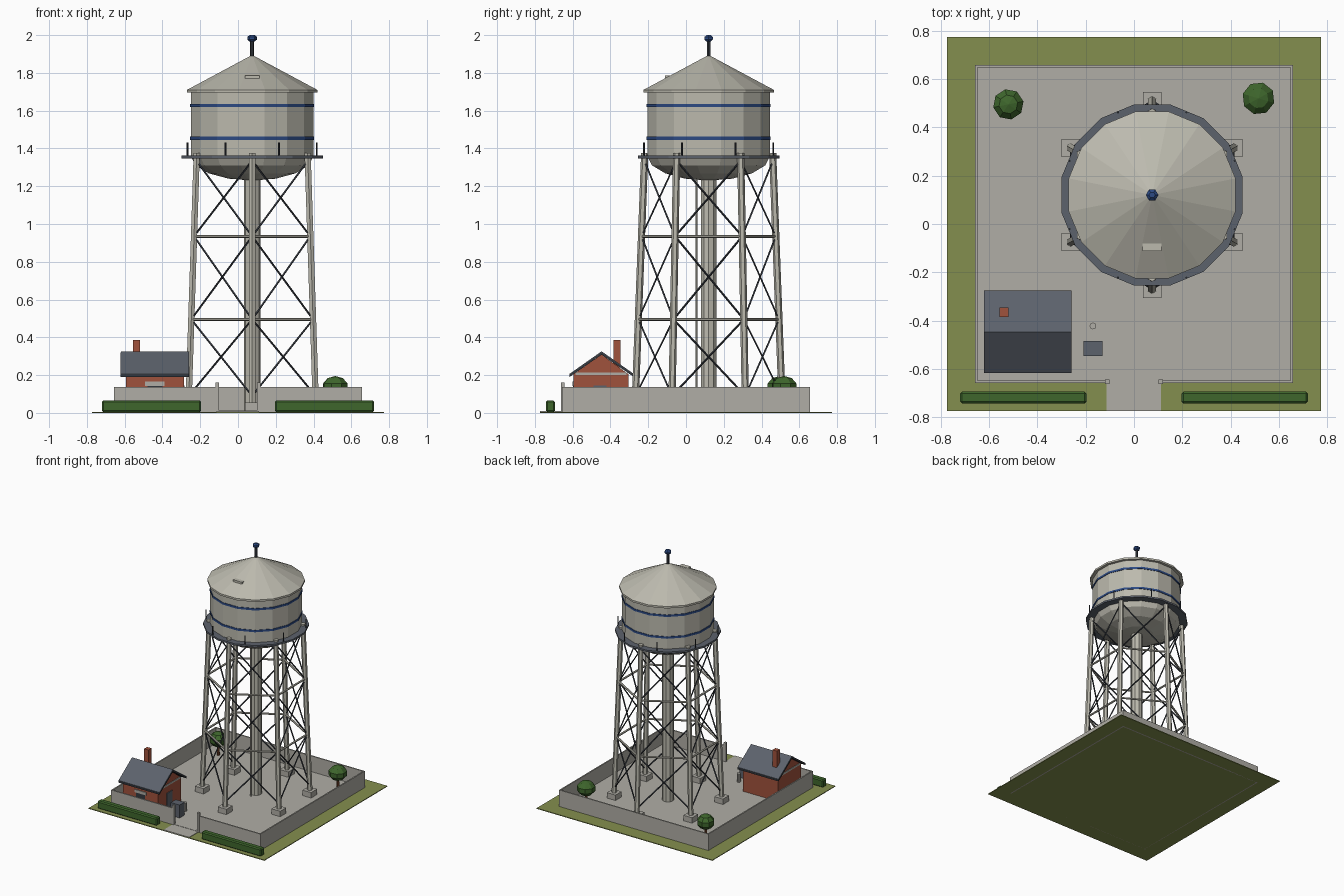
import bpy, bmesh, math
from mathutils import Vector

if "Cube" in bpy.data.objects:
    bpy.data.objects.remove(bpy.data.objects["Cube"])

def mat(name, r, g, b):
    m = bpy.data.materials.new(name)
    lin = [((c / 255 + 0.055) / 1.055) ** 2.4 for c in (r, g, b)]
    m.diffuse_color = (*lin, 1)
    m.use_nodes = True
    m.node_tree.nodes["Principled BSDF"].inputs["Base Color"].default_value = m.diffuse_color
    return m

TOWER = mat("pale_tower_paint", 188, 186, 174)
CONC = mat("concrete", 176, 174, 166)
GRASS = mat("grass", 132, 143, 78)
SLATE = mat("slate_grey", 92, 98, 108)
STEEL = mat("dark_steel", 52, 56, 63)
BLUE = mat("blue_paint", 44, 74, 132)
BRICK = mat("brick", 160, 82, 60)
LEAF = mat("leaf_green", 62, 102, 44)
BARK = mat("bark", 112, 66, 42)

def finish(name, bm, m):
    bmesh.ops.recalc_face_normals(bm, faces=bm.faces)
    me = bpy.data.meshes.new(name)
    bm.to_mesh(me)
    bm.free()
    me.materials.append(m)
    ob = bpy.data.objects.new(name, me)
    bpy.context.collection.objects.link(ob)
    return ob

def box(name, x0, x1, y0, y1, z0, z1, m, bevel=0):
    bm = bmesh.new()
    bmesh.ops.create_cube(bm, size=1)
    for v in bm.verts:
        v.co = (x0 + (v.co.x + .5) * (x1 - x0), y0 + (v.co.y + .5) * (y1 - y0),
                z0 + (v.co.z + .5) * (z1 - z0))
    if bevel:
        bmesh.ops.bevel(bm, geom=bm.edges[:], offset=bevel, segments=1, affect='EDGES')
    return finish(name, bm, m)

def lathe(name, prof, n, m, x, y, phase=0.0):
    """Closed low-poly solid from (radius, z) pairs listed bottom to top."""
    bm = bmesh.new()
    rings = []
    for r, z in prof:
        k = n if r > 0 else 1
        rings.append([bm.verts.new((x + r * math.cos(phase + i * math.tau / n),
                                    y + r * math.sin(phase + i * math.tau / n), z)) for i in range(k)])
    for a, b in zip(rings, rings[1:]):
        for i in range(n):
            j = (i + 1) % n
            if len(a) == 1:
                bm.faces.new((a[0], b[j], b[i]))
            elif len(b) == 1:
                bm.faces.new((a[i], a[j], b[0]))
            else:
                bm.faces.new((a[i], a[j], b[j], b[i]))
    for r in (rings[0], rings[-1]):
        if len(r) > 1:
            bm.faces.new(r)
    return finish(name, bm, m)

def rod(name, a, b, r, n, m):
    a, b = Vector(a), Vector(b)
    bm = bmesh.new()
    bmesh.ops.create_cone(bm, cap_ends=True, segments=n, radius1=r, radius2=r, depth=(b - a).length)
    q = (b - a).to_track_quat('Z', 'Y')
    for v in bm.verts:
        v.co = q @ v.co + (a + b) / 2
    return finish(name, bm, m)

def prism(name, pts, x0, x1, m):
    """Extrude a (y, z) outline along x."""
    bm = bmesh.new()
    a = [bm.verts.new((x0, y, z)) for y, z in pts]
    b = [bm.verts.new((x1, y, z)) for y, z in pts]
    bm.faces.new(a)
    bm.faces.new(b)
    for i in range(len(pts)):
        j = (i + 1) % len(pts)
        bm.faces.new((a[i], a[j], b[j], b[i]))
    return finish(name, bm, m)

# Ground, yard, entrance path
G, W, H = 0.773, 0.657, 0.137
P = 0.012
box("grass_plot", -G, G, -G, G, 0, 0.006, GRASS)
box("yard_slab", -W, W, -W, W, 0.004, P, CONC)
box("entrance_path", -0.113, 0.111, -G, -W, 0.004, 0.01, CONC)

# Boundary wall and gate posts
t = 0.01
box("wall_back", -W, W, W - t, W, 0, H, CONC)
box("wall_left", -W, -W + t, -W, W, 0, H, CONC)
box("wall_right", W - t, W, -W, W, 0, H, CONC)
box("wall_front_left", -W, -0.112, -W, -W + t, 0, H, CONC)
box("wall_front_right", 0.11, W, -W, -W + t, 0, H, CONC)
for s in (-1, 1):
    x = s * 0.11
    box("gate_post", x - .009, x + .009, -W - .005, -W + .013, 0, 0.162, CONC)
    # Hedges
    x = s * 0.458
    box("hedge", x - .262, x + .262, -0.742, -0.694, 0.004, 0.066, LEAF, 0.008)

# Tank: bowl and cylinder, roof, bands
CX, CY = 0.075, 0.12
PH = math.pi / 16
bowl = [(0.331 * math.sin(a), 1.36 - 0.13 * math.cos(a)) for a in [i * math.pi / 8 for i in range(4)]]
bowl[0] = (0, 1.23)
lathe("tank", bowl + [(0.331, 1.36), (0.331, 1.70)], 16, TOWER, CX, CY, PH)
lathe("tank_roof", [(0.352, 1.695), (0.352, 1.71), (0, 1.895)], 16, TOWER, CX, CY, PH)
for z in (1.454, 1.627):
    lathe("tank_band", [(0.335, z - .008), (0.335, z + .008)], 16, BLUE, CX, CY, PH)
box("roof_hatch", CX - .039, CX + .039, -0.112, -0.08, 1.755, 1.787, TOWER)
lathe("vent_pipe", [(0.011, 1.87), (0.011, 1.975)], 6, STEEL, CX, CY)
lathe("vent_cap", [(0.015, 1.967), (0.026, 1.977), (0.026, 1.99), (0.013, 2.0)], 6, BLUE, CX, CY)

# Balcony and railing posts
lathe("balcony", [(0.382, 1.348), (0.382, 1.362)], 16, SLATE, CX, CY, PH)
for i in range(8):
    a = (i + .5) * math.pi / 4
    x, y = CX + 0.37 * math.cos(a), CY + 0.37 * math.sin(a)
    rod("railing_post", (x, y, 1.35), (x, y, 1.432), 0.005, 4, STEEL)

# Riser and side pipe
lathe("riser", [(0.044, P), (0.044, 1.25)], 10, TOWER, CX, CY)
rod("side_pipe", (CX, CY - .065, P), (CX, CY - .065, 1.27), 0.006, 6, TOWER)

# Six legs with footings, ring struts and cross braces
def leg_point(i, z):
    r = 0.389 - (z - 0.05) * 0.05 / 1.32
    a = math.pi / 6 + i * math.pi / 3
    return Vector((CX + r * math.cos(a), CY + r * math.sin(a), z))

LEVELS = [0.09, 0.495, 0.935, 1.335]
for i in range(6):
    f = leg_point(i, 0.05)
    box("footing", f.x - .038, f.x + .038, f.y - .038, f.y + .038, 0.005, 0.055, CONC)
    rod("leg", leg_point(i, 0.04), leg_point(i, 1.375), 0.019, 6, TOWER)
    for z in LEVELS[1:3]:
        rod("ring_strut", leg_point(i, z), leg_point(i + 1, z), 0.008, 6, TOWER)
    for lo, hi in zip(LEVELS, LEVELS[1:]):
        rod("brace", leg_point(i, lo), leg_point(i + 1, hi), 0.0055, 4, STEEL)
        rod("brace", leg_point(i + 1, lo), leg_point(i, hi), 0.0055, 4, STEEL)

# Pump house
HX0, HX1, HY0, HY1, RY = -0.594, -0.287, -0.595, -0.305, -0.447
prism("house_walls", [(HY0, .004), (HY1, .004), (HY1, .205), (RY, .308), (HY0, .205)], HX0, HX1, BRICK)
prism("house_roof", [(-.616, .192), (RY, .310), (-.277, .192), (-.277, .207), (RY, .326), (-.616, .207)],
      -0.62, -0.26, SLATE)
prism("barge_boards", [(-.617, .190), (RY, .308), (-.276, .190), (-.276, .203), (RY, .321), (-.617, .203)],
      -0.621, -0.259, STEEL)
box("gable_band", HX0 - .004, HX1 + .004, HY0 + .01, HY1 - .01, 0.2, 0.214, CONC)
box("chimney", -0.557, -0.519, -0.384, -0.346, 0.24, 0.387, BRICK)
box("front_window", -0.48, -0.4, HY0 - .004, HY0 + .01, 0.075, 0.143, STEEL)
box("window_lintel", -0.492, -0.388, HY0 - .006, HY0 + .01, 0.143, 0.165, CONC)
box("house_door", HX1 - .01, HX1 + .005, -0.49, -0.42, P, 0.145, SLATE)

# Control cabinet and bollard
box("cabinet", -0.209, -0.131, -0.547, -0.484, P, 0.115, SLATE)
lathe("bollard", [(0.014, P), (0.014, 0.08)], 8, CONC, -0.17, -0.422)

# Trees
for x, y, r, ph in ((-0.52, 0.495, 0.067, 0.2), (0.515, 0.52, 0.071, 0.5)):
    lathe("tree_trunk", [(0.012, P), (0.01, 0.11)], 6, BARK, x, y)
    crown = [(r * math.sin(k * math.pi / 5), 0.138 - 0.057 * math.cos(k * math.pi / 5)) for k in range(6)]
    crown[0], crown[-1] = (0, 0.081), (0, 0.195)
    lathe("tree_crown", crown, 8, LEAF, x, y, ph)
